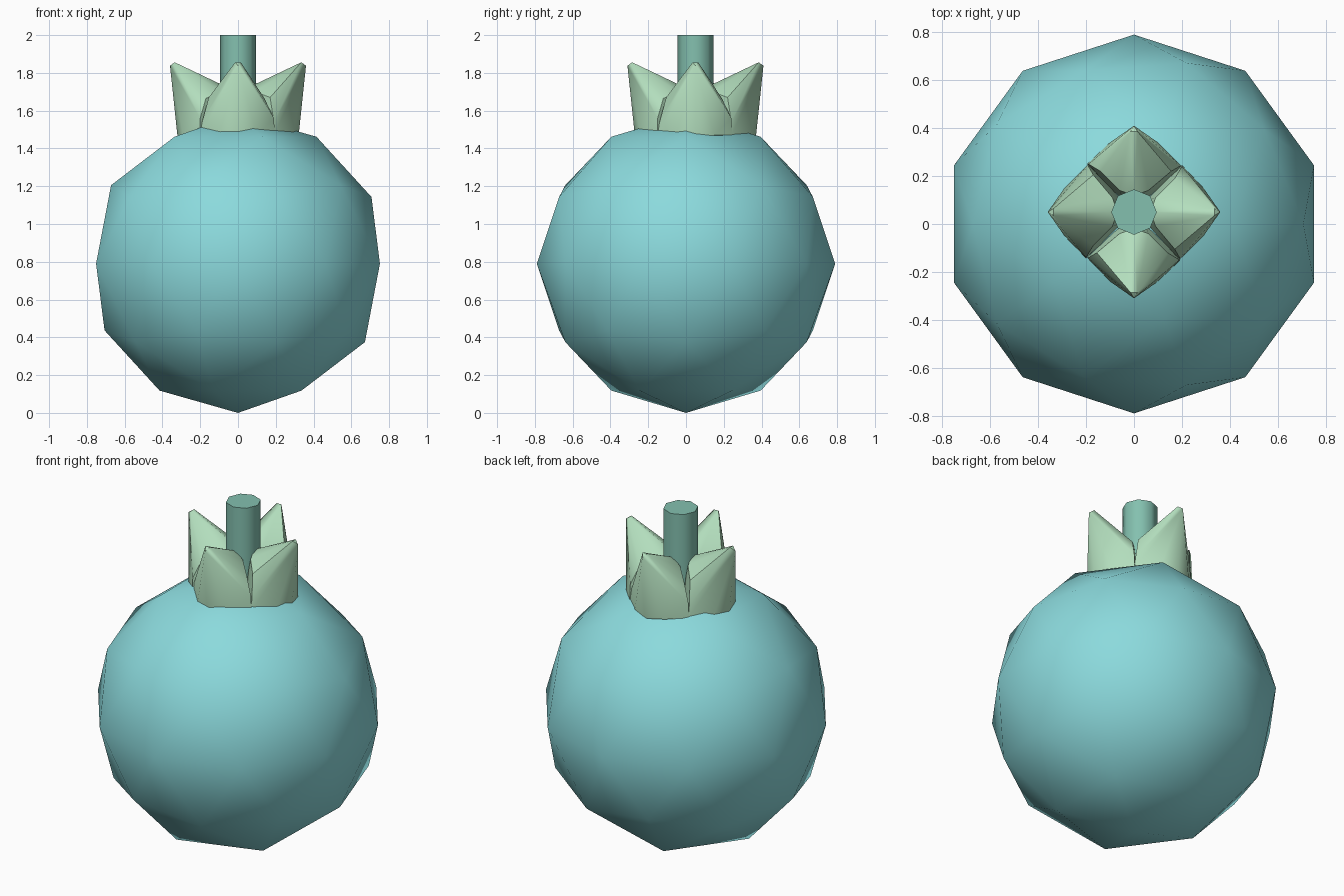
import bpy
import bmesh
from math import cos, sin, pi, radians

cube = bpy.data.objects.get("Cube")
if cube:
    bpy.data.objects.remove(cube, do_unlink=True)

STEM_Y = 0.05


def material(name, rgb):
    mat = bpy.data.materials.new(name)
    mat.use_nodes = True
    mat.diffuse_color = (*rgb, 1)
    mat.node_tree.nodes["Principled BSDF"].inputs["Base Color"].default_value = (*rgb, 1)
    return mat


def finish(obj, name, mat, angle):
    obj.name = obj.data.name = name
    obj.data.materials.append(mat)
    bpy.ops.object.select_all(action="DESELECT")
    obj.select_set(True)
    bpy.context.view_layer.objects.active = obj
    bpy.ops.object.shade_smooth_by_angle(angle=radians(angle))
    return obj


aqua = material("aqua skin", (0.26, 0.70, 0.72))
pale_green = material("pale green leaf", (0.45, 0.73, 0.51))
sea_green = material("sea green stem", (0.23, 0.53, 0.43))

# Round faceted fruit
bpy.ops.mesh.primitive_ico_sphere_add(subdivisions=2, radius=0.79, location=(0, 0, 0.79))
finish(bpy.context.object, "fruit", aqua, 60)

# Stem
bpy.ops.mesh.primitive_cylinder_add(vertices=8, radius=0.095, depth=0.6,
                                    location=(0, STEM_Y, 1.7))
finish(bpy.context.object, "stem", sea_green, 50)

# Leaf outline points: outward, sideways, height
LEAF = [
    (0.36, 0, 1.838), (0.335, 0.015, 1.856), (0.335, -0.015, 1.856),
    (0.07, 0, 1.73), (0.09, 0.06, 1.70), (0.09, -0.06, 1.70),
    (0.17, 0.14, 1.665), (0.17, -0.155, 1.67),
    (0.20, 0.19, 1.56), (0.19, -0.19, 1.54),
    (0.20, 0.195, 1.47), (0.19, -0.2, 1.47),
    (0.29, 0.1, 1.47), (0.29, -0.1, 1.47), (0.32, 0, 1.46),
    (0.03, 0.04, 1.46), (0.03, -0.04, 1.46),
]


def leaf(name, angle):
    bm = bmesh.new()
    for out, side, z in LEAF:
        bm.verts.new((out * cos(angle) - side * sin(angle),
                      out * sin(angle) + side * cos(angle) + STEM_Y, z))
    hull = bmesh.ops.convex_hull(bm, input=bm.verts)
    spare = {v for v in hull["geom_interior"] if isinstance(v, bmesh.types.BMVert)}
    bmesh.ops.delete(bm, geom=list(spare), context="VERTS")
    bmesh.ops.recalc_face_normals(bm, faces=bm.faces)
    mesh = bpy.data.meshes.new(name)
    bm.to_mesh(mesh)
    bm.free()
    obj = bpy.data.objects.new(name, mesh)
    bpy.context.collection.objects.link(obj)
    finish(obj, name, pale_green, 35)


# Four leaves around the stem
for i, side in enumerate(("left", "back", "right", "front")):
    leaf(side + "_leaf", i * pi / 2)
